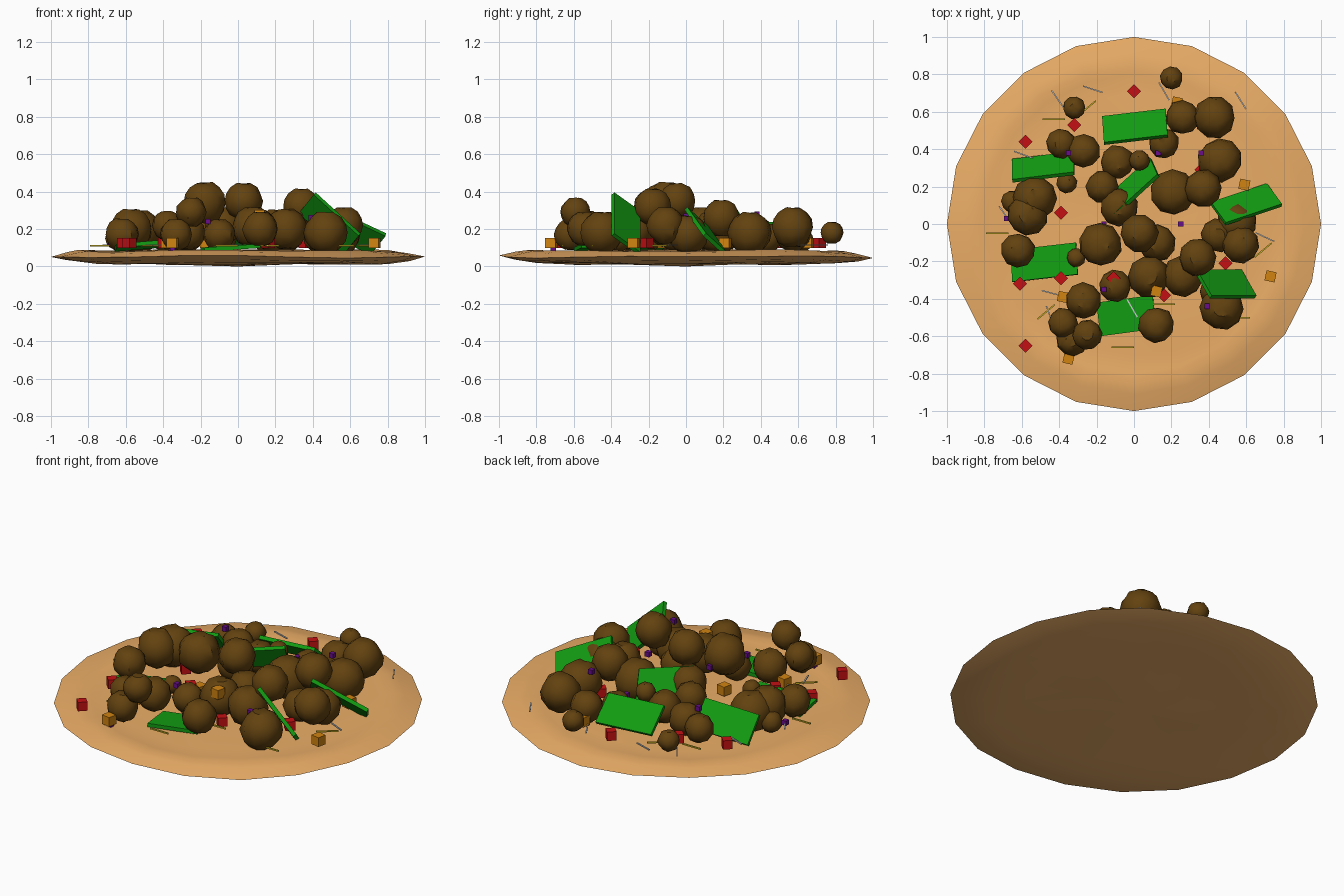
import bpy, bmesh, random
from math import sin, cos, pi, radians
from mathutils import Vector, Matrix

random.seed(4)


def finish(bm, name, color, smooth=None):
    bmesh.ops.recalc_face_normals(bm, faces=bm.faces)
    me = bpy.data.meshes.new(name)
    bm.to_mesh(me)
    bm.free()
    ob = bpy.data.objects.new(name, me)
    bpy.context.collection.objects.link(ob)
    mat = bpy.data.materials.new(name + "_color")
    mat.diffuse_color = (*color, 1)
    me.materials.append(mat)
    if smooth:
        bpy.ops.object.select_all(action='DESELECT')
        ob.select_set(True)
        bpy.context.view_layer.objects.active = ob
        bpy.ops.object.shade_smooth_by_angle(angle=radians(smooth))
    return ob


def boxes(name, color, items):
    """items: (x, y, z, (sx, sy, sz), angle in degrees about z)"""
    bm = bmesh.new()
    for x, y, z, size, ang in items:
        m = (Matrix.Translation((x, y, z)) @ Matrix.Rotation(radians(ang), 4, 'Z')
             @ Matrix.Diagonal((*size, 1)))
        bmesh.ops.create_cube(bm, size=1, matrix=m)
    return finish(bm, name, color)


# Flat bread: wavy lens of 20 sides
N = 20
profile = [(0.25, .086), (0.5, .084), (0.7, .079), (0.8, .078), (0.85, .084), (0.91, .074),
           (1, .052), (0.92, .032), (0.8, .018), (0.6, .014), (0.3, .015)]
bm = bmesh.new()
rings = []
for r, z in profile:
    ring = []
    for i in range(N):
        a = 2 * pi * i / N
        w = .004 * sin(3 * a + 7 * r) + .004 * sin(5 * a - 9 * r)
        ring.append(bm.verts.new((r * cos(a), r * sin(a), max(z + w, .004))))
    rings.append(ring)
for p, q in zip(rings, rings[1:]):
    for i in range(N):
        j = (i + 1) % N
        bm.faces.new((p[i], p[j], q[j], q[i]))
for ring, z in ((rings[0], .09), (rings[-1], 0)):
    c = bm.verts.new((0, 0, z))
    for i in range(N):
        bm.faces.new((ring[i], ring[(i + 1) % N], c))
finish(bm, "flat_bread", (.83, .42, .135), 40)

# Meat crumbles: lumpy low-poly balls (x, y, z, radius)
meat = [
    (.2, .78, .18, .06), (-.32, .62, .14, .06), (.26, .57, .17, .09), (.43, .57, .21, .11),
    (.46, .34, .18, .115), (.16, .43, .15, .08), (.03, .34, .23, .055), (-.09, .33, .17, .09),
    (-.27, .39, .17, .09), (-.39, .43, .16, .08), (-.36, .22, .14, .055), (-.53, .14, .19, .115),
    (-.57, .05, .2, .11), (-.65, .12, .15, .06), (-.62, -.14, .17, .09), (-.31, -.18, .14, .05),
    (-.18, -.11, .34, .115), (-.17, .2, .2, .085), (-.08, .09, .22, .1), (.03, -.05, .35, .1),
    (.21, .17, .19, .12), (.37, .19, .26, .1), (.55, .01, .17, .105), (.57, -.11, .22, .1),
    (.45, -.06, .17, .09), (.34, -.18, .32, .1), (.26, -.28, .2, .11), (.08, -.28, .21, .11),
    (-.1, -.33, .17, .085), (-.27, -.41, .18, .095), (-.38, -.53, .22, .08),
    (-.25, -.59, .29, .08), (-.33, -.62, .17, .085), (.12, -.54, .2, .095),
    (.47, -.45, .18, .115), (.42, -.36, .15, .07), (.12, -.1, .2, .1)]
bm = bmesh.new()
for x, y, z, r in meat:
    m = Matrix.Translation((x, y, z)) @ Matrix.Rotation(random.random() * pi, 4, 'Z')
    vs = bmesh.ops.create_uvsphere(bm, u_segments=10, v_segments=8, radius=r, matrix=m)['verts']
    for v in vs:
        c = Vector((x, y, z))
        pole = abs(v.co.z - z) > .99 * r
        v.co = c + (v.co - c) * (.93 if pole else random.uniform(.97, 1.06))
finish(bm, "meat_crumbles", (.125, .055, .005), 40)

# Lettuce: thin slabs, each from three corners of a rectangle
leaves = [
    ((.41, -.39, .39), (.65, -.39, .17), (.57, -.25, .07)),
    ((.49, 0, .31), (.79, .1, .17), (.71, .21, .07)),
    ((-.16, .43, .23), (.18, .47, .23), (.17, .61, .11)),
    ((-.65, .23, .23), (-.32, .27, .26), (-.32, .38, .12)),
    ((.13, .26, .31), (-.1, .05, .31), (-.14, .14, .17)),
    ((-.65, -.31, .11), (-.3, -.27, .14), (-.31, -.1, .12)),
    ((-.18, -.6, .09), (.12, -.56, .11), (.1, -.38, .11))]
bm = bmesh.new()
for tri in leaves:
    a, b, c = map(Vector, tri)
    n = (b - a).cross(c - b).normalized() * .011
    lo, hi = [[bm.verts.new(p + s * n) for p in (a, b, c, a + c - b)] for s in (1, -1)]
    bm.faces.new(lo)
    bm.faces.new(hi[::-1])
    for i in range(4):
        j = (i + 1) % 4
        bm.faces.new((lo[i], hi[i], hi[j], lo[j]))
finish(bm, "lettuce_leaves", (.006, .33, .006))

# Diced tomato, cheese and onion
tomato = [(0, .71), (-.32, .53), (-.58, .44), (-.39, .06), (-.39, -.29), (-.61, -.32),
          (.16, -.38), (.49, -.21), (-.58, -.65), (.36, .29)]
boxes("tomato_cubes", (.55, .005, .007),
      [(x, y, .125, (.053,) * 3, 45) for x, y in tomato] + [(-.11, -.29, .22, (.053,) * 3, 45)])
cheese = [(.59, .21), (.73, -.28), (-.38, -.39), (-.35, -.72), (.23, .65), (-.17, -.12)]
boxes("cheese_cubes", (.64, .23, .006),
      [(x, y, .125, (.055,) * 3, -12) for x, y in cheese] + [(.12, -.36, .275, (.055,) * 3, -12)])
onion = [(-.35, .38, .25), (.13, .38, .2), (.36, .38, .28), (-.16, 0, .3), (.25, 0, .27),
         (-.16, -.35, .24), (.39, -.44, .26), (-.68, .03, .12), (-.35, -.71, .09)]
boxes("onion_bits", (.14, .004, .26), [(*p, (.028,) * 3, 0) for p in onion])

# Thin shreds scattered over the bread (x, y, angle)
yellow = [(-.43, .56, 0), (-.25, .62, 40), (-.08, .34, 0), (-.73, -.05, 0), (-.06, -.66, 0),
          (-.47, -.47, 40), (.16, -.43, 0), (.69, -.14, 40), (.56, -.5, 0)]
boxes("cheese_shreds", (.6, .45, .02),
      [(x, y, .11, (.12, .008, .008), a) for x, y, a in yellow])
grey = [(-.41, .67, -55), (-.22, .72, -18), (.16, .71, -60), (.57, .66, -58), (-.59, .37, -20),
        (-.69, .05, -55), (-.44, -.37, -15), (-.45, -.49, -70), (-.01, -.45, -60),
        (.7, -.07, -25)]
boxes("pale_shreds", (.6, .6, .6),
      [(x, y, .115, (.11, .007, .007), a) for x, y, a in grey])
